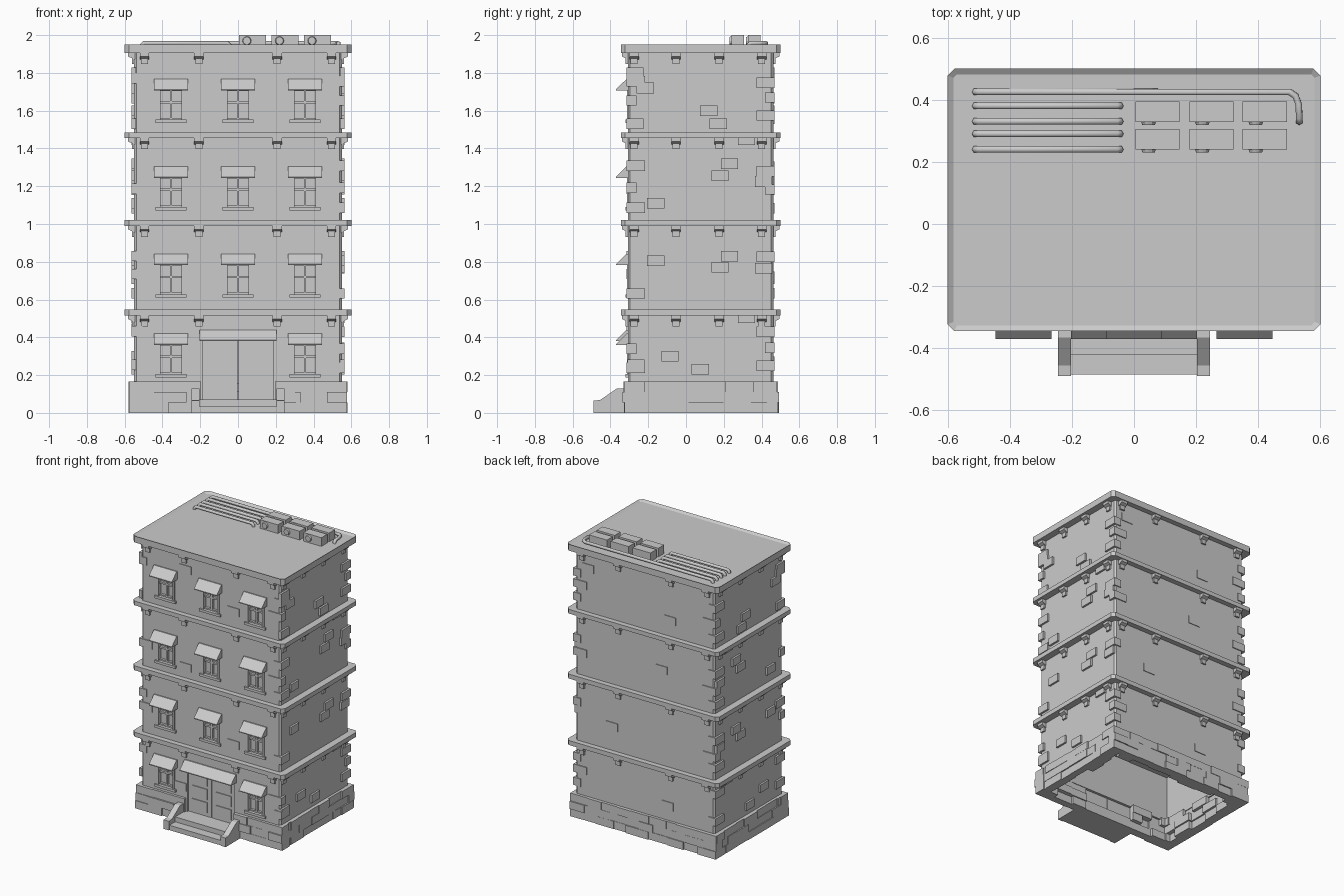
import bpy, bmesh, random
from math import pi
from mathutils import Matrix, Vector

random.seed(4)
if "Cube" in bpy.data.objects:
    bpy.data.objects.remove(bpy.data.objects["Cube"])

grey = bpy.data.materials.new("plain grey")
grey.use_nodes = True
grey.diffuse_color = (0.6, 0.6, 0.6, 1)
grey.node_tree.nodes["Principled BSDF"].inputs["Base Color"].default_value = grey.diffuse_color

CY = 0.0775            # depth centre of the block
HX, HY = 0.55, 0.385   # half sizes of the walls
FRONT = CY - HY
WALLS = {              # local frames: x along the wall, -y outward
    "front": Matrix.Translation((0, FRONT, 0)),
    "right": Matrix.Translation((HX, 0, 0)) @ Matrix.Rotation(pi / 2, 4, "Z"),
    "back": Matrix.Translation((0, CY + HY, 0)) @ Matrix.Rotation(pi, 4, "Z"),
    "left": Matrix.Translation((-HX, 0, 0)) @ Matrix.Rotation(-pi / 2, 4, "Z"),
}
LEDGES = [(0.515, 0.547), (0.99, 1.022), (1.455, 1.485), (1.905, 1.95)]


def box(bm, x, y, z, frame=Matrix()):
    """Box from three (low, high) ranges."""
    size = [b - a for a, b in (x, y, z)]
    mid = [(a + b) / 2 for a, b in (x, y, z)]
    bmesh.ops.create_cube(bm, size=1, matrix=frame @ Matrix.Translation(mid) @ Matrix.Diagonal(size + [1]))


def extrude(bm, points, step, frame=Matrix()):
    """Prism: a closed polygon swept along a vector; returns the swept cap."""
    face = bm.faces.new([bm.verts.new(frame @ Vector(p)) for p in points])
    cap = bmesh.ops.extrude_face_region(bm, geom=[face], use_keep_orig=True)["geom"]
    verts = [g for g in cap if isinstance(g, bmesh.types.BMVert)]
    bmesh.ops.translate(bm, verts=verts, vec=frame.to_3x3() @ Vector(step))
    return [g for g in cap if isinstance(g, bmesh.types.BMFace)][0]


def slab(bm, hx, hy, cut, low, high):
    """Upright block with chamfered corners."""
    pts = []
    for sx, sy in ((1, 1), (-1, 1), (-1, -1), (1, -1)):
        pair = [(sx * hx, CY + sy * (hy - cut), low), (sx * (hx - cut), CY + sy * hy, low)]
        pts += pair if sx * sy > 0 else pair[::-1]
    return extrude(bm, pts, (0, 0, high - low))


def finish(name, bm):
    bmesh.ops.recalc_face_normals(bm, faces=bm.faces)
    mesh = bpy.data.meshes.new(name)
    bm.to_mesh(mesh)
    bm.free()
    ob = bpy.data.objects.new(name, mesh)
    bpy.context.collection.objects.link(ob)
    mesh.materials.append(grey)
    return ob


# Window places: centre x and sill height
windows = [(x, z) for z in (0.61, 1.072, 1.535) for x in (-0.355, 0, 0.355)]
windows += [(-0.355, 0.187), (0.355, 0.187)]

# Walls, with window and door recesses and a hollow ground floor
bm = bmesh.new()
slab(bm, HX, HY, 0.012, 0.155, 1.92)
walls = finish("walls", bm)
bm = bmesh.new()
for x, z in windows:
    box(bm, (x - 0.07, x + 0.07), (FRONT - 0.1, FRONT + 0.025), (z + 0.015, z + 0.19))
box(bm, (-0.2, 0.2), (FRONT - 0.1, FRONT + 0.025), (0.1, 0.4))
box(bm, (-0.5, 0.5), (FRONT + 0.05, CY + HY - 0.05), (0, 0.49))
cutter = finish("recess_cutter", bm)
cutter.hide_render = True
cutter.hide_viewport = True
cut = walls.modifiers.new("recesses", "BOOLEAN")
cut.object = cutter
cut.solver = "EXACT"

# Window frames, glazing bars and sills
bm = bmesh.new()
for x, z in windows:
    deep = (FRONT + 0.008, FRONT + 0.028)
    low, high = z + 0.015, z + 0.19
    for s in (-1, 1):
        box(bm, tuple(sorted((x + s * 0.07, x + s * 0.055))), (FRONT - 0.006, FRONT + 0.028), (low, high))
    box(bm, (x - 0.006, x + 0.006), deep, (low, high))
    for bar in (low + 0.006, z + 0.11, high - 0.015):
        box(bm, (x - 0.06, x + 0.06), deep, (bar - 0.006, bar + 0.006))
    box(bm, (x - 0.082, x + 0.082), (FRONT - 0.014, FRONT + 0.02), (z, z + 0.018))
finish("window_frames", bm)

# Sloping awnings over windows and door
bm = bmesh.new()
for x, half, z in [(x, 0.09, z + 0.172) for x, z in windows] + [(0, 0.203, 0.38)]:
    pts = [(x - half, FRONT + 0.01, z), (x - half, -0.37, z), (x - half, -0.37, z + 0.006),
           (x - half, FRONT - 0.008, z + 0.06), (x - half, FRONT + 0.01, z + 0.06)]
    extrude(bm, pts, (2 * half, 0, 0))
finish("awnings", bm)

# Double door with raised panels
bm = bmesh.new()
face = FRONT + 0.012
for s in (-1, 1):
    def span(a, b):
        return tuple(sorted((s * a, s * b)))
    box(bm, span(0.003, 0.195), (face, face + 0.02), (0.07, 0.385))
    box(bm, span(0.185, 0.2), (face - 0.012, face + 0.02), (0.07, 0.385))
    for low, high in ((0.095, 0.17), (0.19, 0.265), (0.285, 0.355)):
        box(bm, span(0.035, 0.155), (face - 0.006, face), (low, high))
finish("double_door", bm)

# Floor ledges and the sunken roof
bm = bmesh.new()
for low, high in LEDGES:
    top = slab(bm, 0.6, 0.4225, 0.022, low, high)
    if high > 1.9:
        bmesh.ops.recalc_face_normals(bm, faces=bm.faces)
        bmesh.ops.inset_region(bm, faces=[top], thickness=0.02)
        bmesh.ops.translate(bm, verts=top.verts, vec=(0, 0, -0.012))
finish("ledges_and_roof", bm)

# Brackets under each ledge
bm = bmesh.new()
along_x = (-0.495, -0.207, 0.207, 0.495)
along_y = (-0.275, -0.053, 0.175, 0.4)
for wall, frame in WALLS.items():
    spots = along_x if wall in ("front", "back") else along_y
    for p in spots:
        p = -p if wall == "left" else p
        for z, _ in LEDGES:
            a = p - 0.025
            extrude(bm, [(a, 0.01, z), (a, -0.032, z), (a, -0.032, z - 0.018), (a, 0.01, z - 0.038)],
                    (0.05, 0, 0), frame)
            box(bm, (p - 0.018, p + 0.018), (-0.012, 0.01), (z - 0.058, z - 0.02), frame)
finish("ledge_brackets", bm)

# Scattered raised bricks
bm = bmesh.new()
side = [(0.12, 1.6), (0.17, 1.53), (-0.215, 1.72), (-0.27, 1.8), (-0.27, 1.53), (0.23, 1.32),
        (0.18, 1.255), (-0.16, 1.11), (0.41, 1.225), (0.32, 1.445), (0.23, 0.83), (0.18, 0.77),
        (-0.16, 0.805), (0.41, 0.765), (-0.085, 0.3), (0.075, 0.23), (-0.265, 0.255), (0.32, 0.505)]
broad = [(-0.45, 1.8), (0.2, 1.6), (0.13, 1.23), (-0.26, 0.72), (0.18, 0.27)]
for wall, out, spots in (("right", 0.014, side), ("left", 0.014, [(-y, z) for y, z in side]),
                         ("back", 0.005, broad), ("front", 0.005, [(-0.2, 1.8), (0.18, 1.6), (-0.2, 1.1),
                                                                  (0.18, 0.65), (-0.24, 0.24)])):
    for p, z in spots:
        box(bm, (p - 0.046, p + 0.046), (-out, 0.01), (z - 0.028, z + 0.028), WALLS[wall])
# Corner bricks on every storey
for sx in (-1, 1):
    for sy in (-1, 1):
        for low in (0.2, 0.58, 1.05, 1.52):
            for i in range(3):
                if random.random() < 0.25:
                    continue
                z = low + i * 0.1 + random.uniform(0, 0.03)
                wide, deep = (0.09, 0.045) if i % 2 else (0.045, 0.09)
                box(bm, sorted((sx * (HX + 0.014), sx * (HX - wide))),
                    sorted((CY + sy * (HY + 0.007), CY + sy * (HY - deep))), (z, z + 0.055))
finish("raised_bricks", bm)

# Stone base: three courses of uneven blocks, open at the doorway
bm = bmesh.new()


def course(frame, start, end, low, high):
    p = start
    while p < end - 0.001:
        q = p + random.uniform(0.08, 0.15)
        q = end if q > end - 0.06 else q
        box(bm, (p, q), (-random.uniform(0.016, 0.03), random.uniform(0.03, 0.075)), (low, high), frame)
        p = q


for i in range(3):
    low, high = i * 0.055, i * 0.055 + 0.055
    for wall, frame in WALLS.items():
        if wall == "front":
            course(frame, -HX - 0.028, -0.195, low, high)
            course(frame, 0.195, HX + 0.028, low, high)
        elif wall == "back":
            course(frame, -HX - 0.028, HX + 0.028, low, high)
        else:
            mid = CY if wall == "right" else -CY
            course(frame, mid - HY - 0.016, mid + HY + 0.016, low, high)
finish("base_blocks", bm)

# Entrance steps with sloping side walls
bm = bmesh.new()
box(bm, (-0.21, 0.21), (-0.485, -0.42), (0, 0.035))
box(bm, (-0.21, 0.21), (-0.42, FRONT + 0.04), (0, 0.07))
for x in (-0.245, 0.203):
    outline = [(-0.49, 0), (-0.49, 0.065), (-0.455, 0.068), (-0.365, 0.13), (-0.32, 0.13), (-0.32, 0)]
    extrude(bm, [(x, y, z) for y, z in outline], (0.042, 0, 0))
finish("entrance_steps", bm)

# Roof cooling units with round fan covers
bm = bmesh.new()
for x in (0.005, 0.178, 0.35):
    for y in (0.24, 0.328):
        box(bm, (x, x + 0.142), (y, y + 0.066), (1.935, 2.0))
        bmesh.ops.create_cone(bm, cap_ends=True, segments=12, radius1=0.024, radius2=0.02, depth=0.012,
                              matrix=Matrix.Translation((x + 0.042, y - 0.004, 1.97)) @ Matrix.Rotation(pi / 2, 4, "X"))
finish("cooling_units", bm)

# Roof pipes, bent down into the roof at their ends
def pipe(name, points):
    curve = bpy.data.curves.new(name, "CURVE")
    curve.dimensions = "3D"
    curve.bevel_depth = 0.012
    curve.bevel_resolution = 1
    line = curve.splines.new("POLY")
    line.points.add(len(points) - 1)
    for point, co in zip(line.points, points):
        point.co = (*co, 1)
    curve.materials.append(grey)
    bpy.context.collection.objects.link(bpy.data.objects.new(name, curve))


def end(x, y, dx, dy):
    return [(x, y, 1.93), (x, y, 1.946), (x + dx, y + dy, 1.957)]


for i, y in enumerate((0.38, 0.33, 0.29, 0.24)):
    pipe(f"roof_pipe_{i + 1}", end(-0.51, y, 0.012, 0) + end(-0.045, y, -0.012, 0)[::-1])
bend = [(0.5, 0.425, 1.957), (0.52, 0.412, 1.957), (0.53, 0.385, 1.957)]
pipe("long_roof_pipe", end(-0.51, 0.425, 0.012, 0) + bend + end(0.532, 0.33, 0, 0.012)[::-1])
